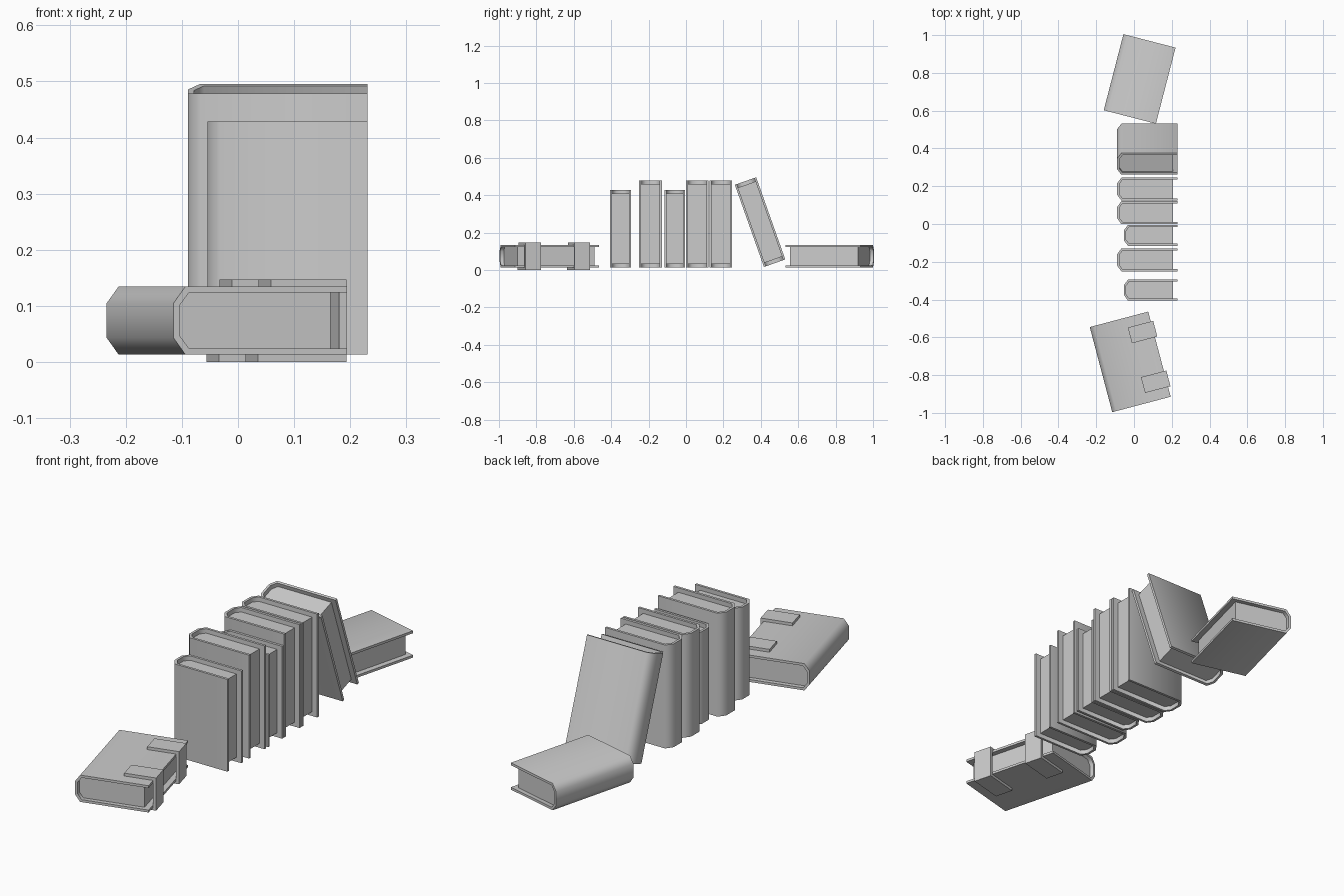
import bpy, bmesh, math
from mathutils import Matrix

cube = bpy.data.objects.get("Cube")
if cube:
    bpy.data.objects.remove(cube, do_unlink=True)

grey = bpy.data.materials.new("plain_grey")
grey.use_nodes = True
grey.diffuse_color = (0.6, 0.6, 0.6, 1)
grey.node_tree.nodes["Principled BSDF"].inputs["Base Color"].default_value = (0.6, 0.6, 0.6, 1)

BOARD = 0.011      # cover thickness
OVERHANG = 0.02    # cover beyond the pages at head and tail


def prism(name, outline, z0, z1, matrix, smooth=False):
    """Extrude an outline along local z and place it."""
    bm = bmesh.new()
    face = bm.faces.new([bm.verts.new((x, y, z0)) for x, y in outline])
    top = bmesh.ops.extrude_face_region(bm, geom=[face])["geom"]
    bmesh.ops.translate(bm, vec=(0, 0, z1 - z0),
                        verts=[v for v in top if isinstance(v, bmesh.types.BMVert)])
    bmesh.ops.recalc_face_normals(bm, faces=bm.faces)
    mesh = bpy.data.meshes.new(name)
    bm.to_mesh(mesh)
    bm.free()
    mesh.materials.append(grey)
    obj = bpy.data.objects.new(name, mesh)
    bpy.context.collection.objects.link(obj)
    obj.matrix_world = matrix
    if smooth:
        bpy.ops.object.select_all(action="DESELECT")
        obj.select_set(True)
        bpy.context.view_layer.objects.active = obj
        bpy.ops.object.shade_smooth_by_angle(angle=math.radians(60))
    return obj


def half_wrap(depth, thick, inset, end):
    """Upper half of a chamfered spine outline, from spine to fore edge."""
    back, side = -depth / 2 + inset, thick / 2 - inset
    return [(back, thick / 2 - 0.03 - inset * 0.4),
            (-depth / 2 + 0.022 + inset * 0.6, side), (end, side)]


def mirrored(points):
    return [(x, -y) for x, y in reversed(points)]


def book(name, depth, thick, height, matrix):
    outer = half_wrap(depth, thick, 0, depth / 2)
    inner = half_wrap(depth, thick, BOARD, depth / 2)
    h = height / 2
    # Cover: a wrap of two boards and a chamfered spine
    cover = mirrored(outer) + outer + inner[::-1] + mirrored(inner)[::-1]
    prism(name + "_cover", cover, -h, h, matrix, True)
    # Page block, set back from the cover edges
    block = half_wrap(depth, thick, BOARD, depth / 2 - 0.025)
    prism(name + "_pages", mirrored(block) + block, -h + OVERHANG, h - OVERHANG, matrix)


def place(x, y, z, tilt=0, turn=0):
    return (Matrix.Translation((x, y, z)) @ Matrix.Rotation(math.radians(turn), 4, "Z")
            @ Matrix.Rotation(math.radians(tilt), 4, "X"))


LARGE = (0.32, 0.121, 0.466)
SMALL = (0.285, 0.111, 0.416)
FLOOR = 0.013

# Upright row
row = [(-0.35, SMALL), (-0.19, LARGE), (-0.06, SMALL), (0.06, LARGE), (0.185, LARGE)]
for i, (y, size) in enumerate(row, 1):
    book(f"upright_book_{i}", *size, place(0.231 - size[0] / 2, y, FLOOR + size[2] / 2))

# Leaning book
book("leaning_book", *LARGE, place(0.071, 0.396, 0.256, 19.5))

# Flat book at the back
book("flat_back_book", SMALL[0], LARGE[1], SMALL[2], place(0.03, 0.768, 0.074, 90, -14.5))

# Flat book at the front with two clasps around the fore edge
front = place(-0.02, -0.73, 0.074, 90, 14.8)
book("flat_front_book", *LARGE, front)
edge, side, strap = LARGE[0] / 2, LARGE[1] / 2, 0.013
clasp = [(0.01, -side - strap), (edge + strap, -side - strap), (edge + strap, side + strap),
         (0.034, side + strap), (0.034, side), (edge, side), (edge, -side), (0.01, -side)]
for label, z in (("near", 0.136), ("far", -0.136)):
    prism(f"clasp_{label}", clasp, z - 0.043, z + 0.043, front)
